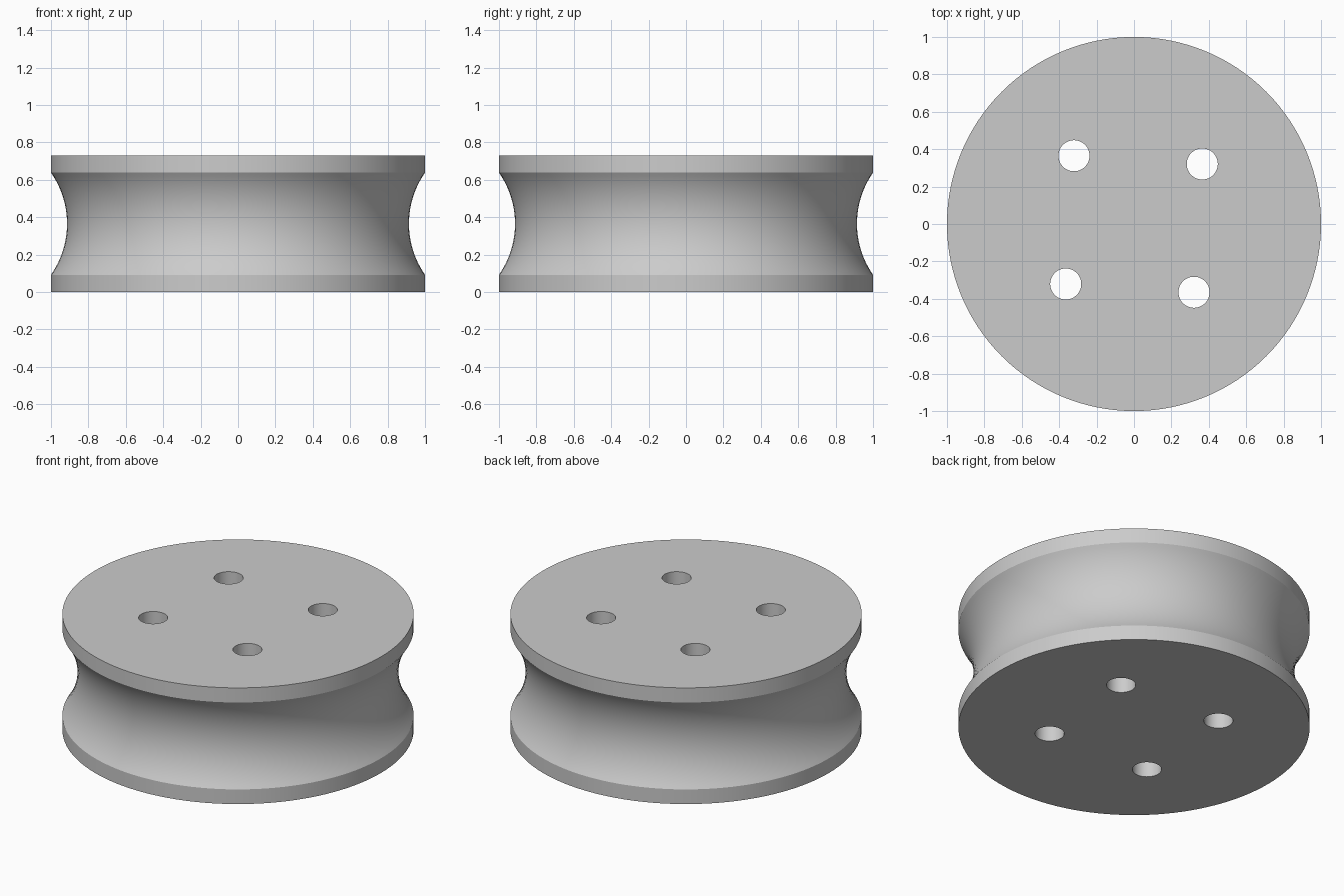
import bpy, bmesh
from math import radians, sin, cos, asin, pi
from mathutils import Matrix

default = bpy.data.objects.get("Cube")
if default:
    bpy.data.objects.remove(default, do_unlink=True)

HEIGHT, RADIUS, RIM, WAIST = 0.73, 1.0, 0.092, 0.914
HOLE_RADIUS, HOLE_CIRCLE, HOLE_ANGLE = 0.083, 0.486, 41.3
SEGMENTS, ARC_STEPS = 128, 24

grey = bpy.data.materials.new("plain grey")
grey.use_nodes = True
colour = (0.6, 0.6, 0.6, 1)
grey.diffuse_color = colour
grey.node_tree.nodes["Principled BSDF"].inputs["Base Color"].default_value = colour


def add_object(name, bm):
    bmesh.ops.recalc_face_normals(bm, faces=bm.faces)
    mesh = bpy.data.meshes.new(name)
    bm.to_mesh(mesh)
    bm.free()
    mesh.materials.append(grey)
    obj = bpy.data.objects.new(name, mesh)
    bpy.context.collection.objects.link(obj)
    return obj


# Profile: straight rims with a circular groove between them
half = HEIGHT / 2 - RIM
depth = RADIUS - WAIST
arc_radius = (half ** 2 + depth ** 2) / (2 * depth)
sweep = asin(half / arc_radius)
profile = [(RADIUS, 0)]
for i in range(ARC_STEPS + 1):
    a = sweep * (2 * i / ARC_STEPS - 1)
    profile.append((WAIST + arc_radius * (1 - cos(a)), HEIGHT / 2 + arc_radius * sin(a)))
profile.append((RADIUS, HEIGHT))

# Grooved wheel body, one ring per profile point, closed by flat caps
bm = bmesh.new()
rings = []
for r, z in profile:
    rings.append([bm.verts.new((r * cos(2 * pi * k / SEGMENTS), r * sin(2 * pi * k / SEGMENTS), z))
                  for k in range(SEGMENTS)])
for low, high in zip(rings, rings[1:]):
    for k in range(SEGMENTS):
        n = (k + 1) % SEGMENTS
        bm.faces.new((low[k], low[n], high[n], high[k]))
bm.faces.new(rings[0][::-1])
bm.faces.new(rings[-1])
wheel = add_object("grooved_wheel", bm)

# Four bolt holes drilled right through
bm = bmesh.new()
for i in range(4):
    a = radians(HOLE_ANGLE + 90 * i)
    place = Matrix.Translation((HOLE_CIRCLE * cos(a), HOLE_CIRCLE * sin(a), HEIGHT / 2))
    bmesh.ops.create_cone(bm, cap_ends=True, segments=48, radius1=HOLE_RADIUS,
                          radius2=HOLE_RADIUS, depth=HEIGHT * 1.5, matrix=place)
cutter = add_object("hole_cutter", bm)
cutter.hide_render = True

drill = wheel.modifiers.new("bolt holes", 'BOOLEAN')
drill.operation = 'DIFFERENCE'
drill.solver = 'EXACT'
drill.object = cutter

bpy.ops.object.select_all(action='DESELECT')
wheel.select_set(True)
bpy.context.view_layer.objects.active = wheel
bpy.ops.object.modifier_apply(modifier=drill.name)
bpy.data.objects.remove(cutter, do_unlink=True)
bpy.ops.object.shade_smooth_by_angle(angle=radians(25))
